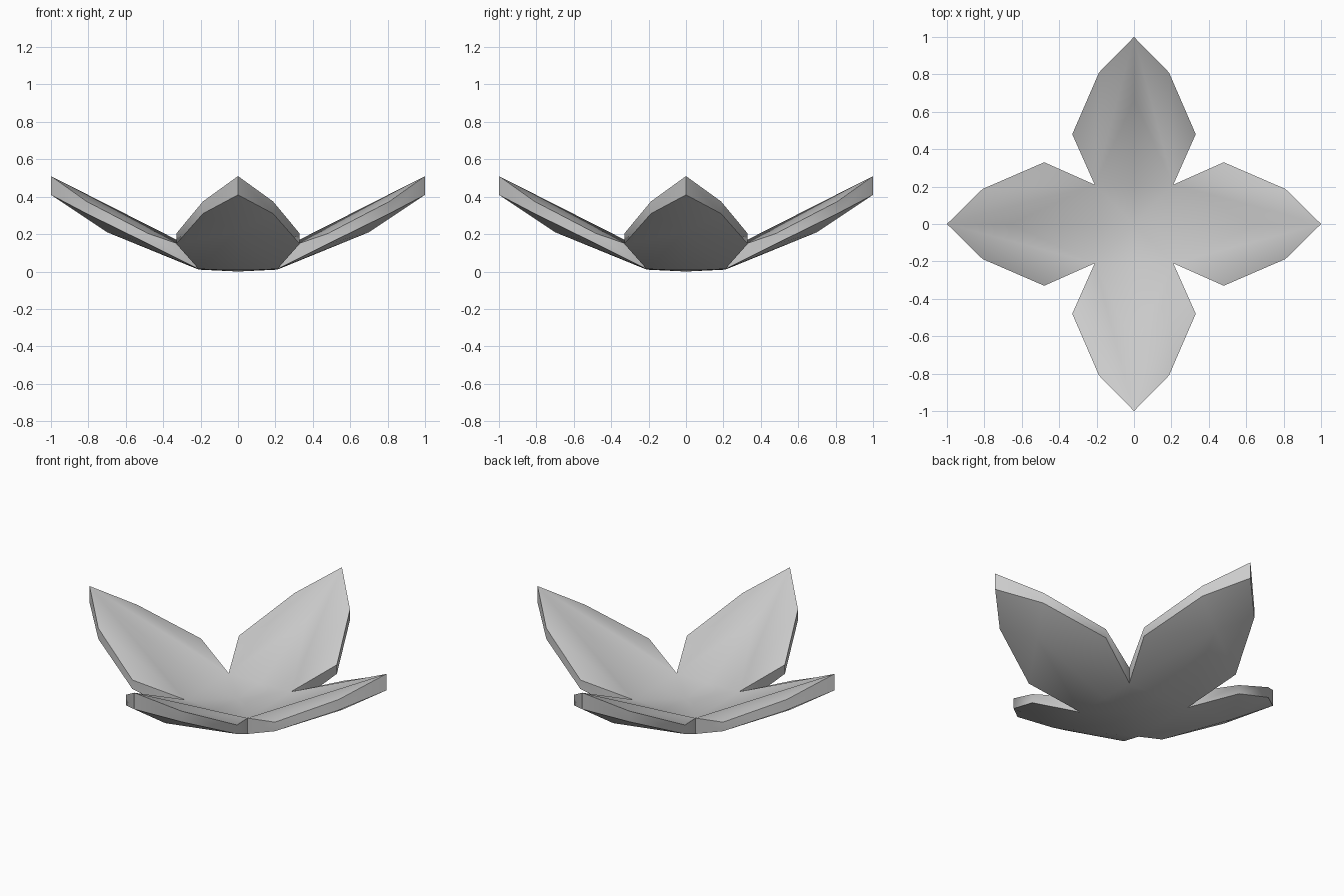
import bpy, bmesh, math
from mathutils import Vector, Matrix

if "Cube" in bpy.data.objects:
    bpy.data.objects.remove(bpy.data.objects["Cube"])

bm = bmesh.new()

# Half outline of one petal (pointing along +x): x, y, lower z, upper z
NOTCH = (0.21, 0.21, 0.013, 0.11)
SIDE = (0.48, 0.33, 0.148, 0.203)
SHOULDER = (0.81, 0.187, 0.31, 0.375)
TIP = (1.0, 0.0, 0.41, 0.51)


def tri(rot, points):
    bm.faces.new([bm.verts.new(rot @ Vector(p)) for p in points])


def half_petal(rot, s):
    lo = [(x, s * y, a) for x, y, a, b in (NOTCH, SIDE, SHOULDER, TIP)]
    up = [(x, s * y, b) for x, y, a, b in (NOTCH, SIDE, SHOULDER, TIP)]
    mid_lo, mid_up = (0.70, 0, 0.21), (0.66, 0, 0.315)
    base_lo, base_up = (0.21, 0, 0.010), (0.21, 0, 0.105)
    # underside
    for a, b in zip(lo, lo[1:]):
        tri(rot, (mid_lo, a, b))
    tri(rot, (mid_lo, base_lo, lo[0]))
    tri(rot, ((0, 0, 0), base_lo, lo[0]))
    # upper side, with a fold running from notch to tip
    tri(rot, (up[0], up[1], up[2]))
    tri(rot, (up[0], up[2], up[3]))
    tri(rot, (mid_up, up[0], up[3]))
    tri(rot, (mid_up, base_up, up[0]))
    tri(rot, ((0, 0, 0.09), base_up, up[0]))
    # rim
    for i in range(3):
        tri(rot, (lo[i], lo[i + 1], up[i + 1], up[i]))


# Four petals around the centre
for k in range(4):
    rot = Matrix.Rotation(k * math.pi / 2, 3, 'Z')
    for s in (1, -1):
        half_petal(rot, s)

bmesh.ops.remove_doubles(bm, verts=bm.verts[:], dist=0.001)
bmesh.ops.recalc_face_normals(bm, faces=bm.faces[:])
mesh = bpy.data.meshes.new("petal_bowl")
bm.to_mesh(mesh)
bm.free()
bowl = bpy.data.objects.new("petal_bowl", mesh)
bpy.context.collection.objects.link(bowl)

# Smooth shading with a crisp rim
bpy.context.view_layer.objects.active = bowl
bowl.select_set(True)
bpy.ops.object.shade_smooth_by_angle(angle=math.radians(50))
